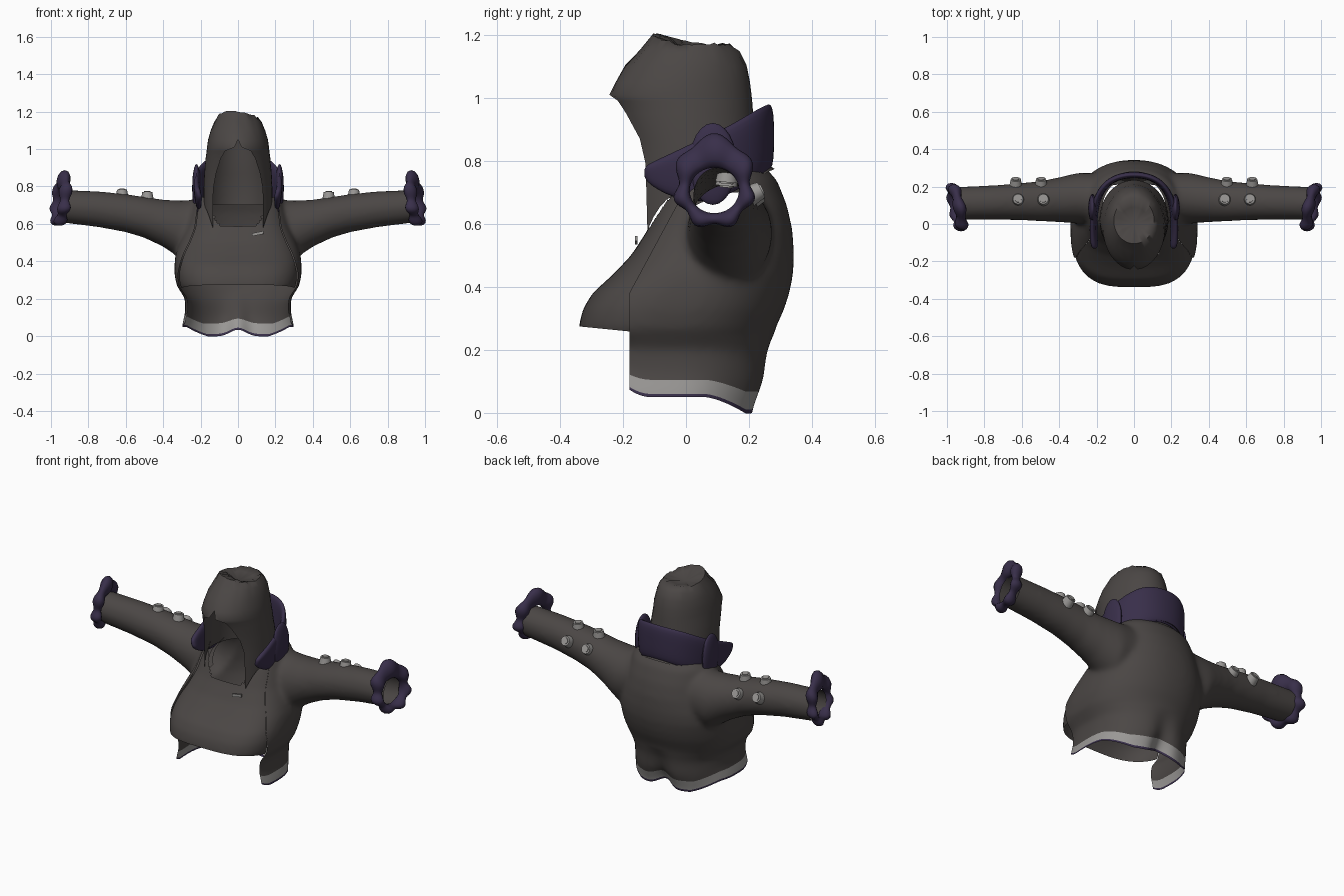
import bpy, bmesh, math, random
from mathutils import Vector

random.seed(4)
cube = bpy.data.objects.get("Cube")
if cube:
    bpy.data.objects.remove(cube, do_unlink=True)


def material(name, rgb):
    m = bpy.data.materials.new(name)
    m.use_nodes = True
    m.diffuse_color = (*rgb, 1)
    m.node_tree.nodes["Principled BSDF"].inputs["Base Color"].default_value = (*rgb, 1)
    m.node_tree.nodes["Principled BSDF"].inputs["Roughness"].default_value = 0.8
    return m


CLOTH = material("charcoal cloth", (0.07, 0.062, 0.059))
PURPLE = material("dark purple", (0.04, 0.028, 0.068))
GREY = material("light grey", (0.32, 0.31, 0.30))


def finish(name, bm, mats, angle=50):
    mesh = bpy.data.meshes.new(name)
    bm.to_mesh(mesh)
    bm.free()
    ob = bpy.data.objects.new(name, mesh)
    bpy.context.collection.objects.link(ob)
    for m in mats:
        mesh.materials.append(m)
    bpy.ops.object.select_all(action="DESELECT")
    ob.select_set(True)
    bpy.context.view_layer.objects.active = ob
    bpy.ops.object.shade_smooth_by_angle(angle=math.radians(angle))
    return ob


def loft(bm, rings, closed=True, caps=True):
    rows = [[bm.verts.new(p) for p in ring] for ring in rings]
    n = len(rows[0])
    for a, b in zip(rows, rows[1:]):
        for i in range(n if closed else n - 1):
            j = (i + 1) % n
            bm.faces.new((a[i], a[j], b[j], b[i]))
    if caps:
        bm.faces.new(rows[0][::-1])
        bm.faces.new(rows[-1])
    return rows


def power(v, e):
    return math.copysign(abs(v) ** e, v)


def oval(n, front=1.0, back=1.0):
    turns = [2 * math.pi * i / n for i in range(n)]
    return [(power(math.cos(t), e), power(math.sin(t), e))
            for t, e in ((t, front if t > math.pi else back) for t in turns)]


# Torso sections: height, half width, front y, back y
torso = [(0.0, .303, -.30, .215), (.06, .298, -.30, .225), (.13, .282, -.31, .258),
         (.2, .283, -.33, .265), (.27, .328, -.348, .285), (.33, .34, -.333, .312),
         (.38, .34, -.303, .328), (.44, .334, -.237, .34), (.5, .315, -.18, .343),
         (.58, .28, -.128, .338), (.66, .255, -.09, .32), (.74, .23, -.045, .288),
         (.79, .17, .02, .24)]
# Sleeve sections: x, centre y, half depth, low z, high z
sleeve = [(.08, .14, .13, .43, .74), (.3, .138, .136, .41, .725), (.4, .13, .12, .477, .73),
          (.5, .122, .108, .525, .745), (.6, .12, .1, .555, .76), (.75, .115, .092, .583, .775),
          (.99, .11, .087, .612, .785)]

bm = bmesh.new()
loft(bm, [[(w * c, (f + b) / 2 + (b - f) / 2 * s, z) for c, s in oval(64, .66, .92)]
          for z, w, f, b in torso])
for side in (1, -1):
    loft(bm, [[(side * x, y + d * c, (lo + hi) / 2 + (hi - lo) / 2 * s) for c, s in oval(32)]
              for x, y, d, lo, hi in sleeve])
bmesh.ops.recalc_face_normals(bm, faces=bm.faces)
blank = finish("garment_blank", bm, [CLOTH])

# Fuse torso and sleeves into one soft skin
fuse = blank.modifiers.new("fuse", "REMESH")
fuse.mode = "VOXEL"
fuse.voxel_size = .012
relax = blank.modifiers.new("relax", "SMOOTH")
relax.iterations = 16
skin = bpy.data.meshes.new_from_object(
    blank.evaluated_get(bpy.context.evaluated_depsgraph_get()))
bpy.data.objects.remove(blank, do_unlink=True)

# Cut lines: front seams, hems, neck and wrists
bm = bmesh.new()
bm.from_mesh(skin)
cuts = [((0, -.18, 0), (0, 1, 0)), ((0, -.18, .38), (0, 1, -.54)),
        ((0, -.18, .258), (0, .1, 1)), ((0, -.13, .585), (0, -.46, 1)),
        ((.945, 0, 0), (1, 0, 0)), ((-.945, 0, 0), (1, 0, 0))]
cuts += [((0, 0, z), (0, 0, 1)) for z in (.05, .06, .105)]
for co, no in cuts:
    bmesh.ops.bisect_plane(bm, geom=bm.verts[:] + bm.edges[:] + bm.faces[:],
                           plane_co=co, plane_no=Vector(no).normalized(), dist=1e-5)


def in_shirt(c):
    return c.y < -.18 + max(0, c.z - .38) * .54 and abs(c.x) < .4


def removed(c):
    inside = (c.x / .2) ** 2 + ((c.y - .07) / .215) ** 2 < 1
    neck = c.z > .585 + .46 * (c.y + .13) and inside
    low = c.z < (.258 - .1 * (c.y + .18) if in_shirt(c) else .05)
    return neck or low or abs(c.x) > .945


doomed = [f for f in bm.faces if removed(f.calc_center_median())]
bmesh.ops.delete(bm, geom=doomed, context="FACES")
shirt = bm.copy()
for part, keep_shirt in ((bm, False), (shirt, True)):
    other = [f for f in part.faces if in_shirt(f.calc_center_median()) != keep_shirt]
    bmesh.ops.delete(part, geom=other, context="FACES")

# Hem bands, rounded front corners, dipped and creased back hem
for f in bm.faces:
    z = f.calc_center_median().z
    f.material_index = 1 if z < .06 else 2 if z < .105 else 0
for v in bm.verts:
    if v.co.z < .25:
        fade = 1 - v.co.z / .25
        crease = math.exp(-(v.co.x / .06) ** 2)
        back = min(1, max(0, (v.co.y - .06) / .13)) ** 1.5
        corner = max(0, -.11 - v.co.y) / .07
        v.co.z += fade * (.03 * corner ** 2 - .065 * back * (1 - .7 * crease))
        v.co.y -= .05 * fade * back * crease
finish("jacket", bm, [CLOTH, PURPLE, GREY])

# Shirt panel tucked slightly under the jacket edges
for v in shirt.verts:
    v.co.x *= .98
    v.co.y += .006
finish("shirt_front", shirt, [CLOTH])

# Hood sections: height, half width, front y, back y, half angle of face opening
hood = [(1.17, .075, -.06, .09, 0), (1.18, .108, -.105, .14, 0), (1.155, .128, -.15, .172, 0),
        (1.11, .146, -.195, .192, 0), (1.06, .16, -.223, .203, 0), (1.02, .166, -.245, .208, .12),
        (1.0, .168, -.235, .21, .42), (.96, .173, -.223, .213, .56), (.88, .18, -.197, .222, .71),
        (.8, .184, -.193, .235, .8), (.71, .184, -.19, .235, .82)]
bm = bmesh.new()
rings = []
for k, (z, w, f, b, gap) in enumerate(hood):
    ring = []
    for i in range(41):
        t = gap + (2 * math.pi - 2 * gap) * i / 40
        y = (f + b) / 2 - (b - f) / 2 * math.cos(t)
        drop = .38 * max(0, math.cos(t)) ** 3 if k == len(hood) - 1 else 0
        peak = .03 * max(0, math.cos(t + .3)) if k < 2 else 0
        ring.append((w * math.sin(t), y, z - drop + peak - .01))
    rings.append(ring)
rows = loft(bm, rings, closed=False, caps=False)
crown = bm.verts.new((0, 0, 1.14))
for a, b in zip(rows[0], rows[0][1:]):
    bm.faces.new((a, b, crown))
bmesh.ops.remove_doubles(bm, verts=bm.verts, dist=.0005)
for v in bm.verts:
    if v.co.z > 1.1:
        v.co.z += random.uniform(-.005, .005)
bmesh.ops.recalc_face_normals(bm, faces=bm.faces)
finish("hood", bm, [CLOTH], 60)

# Lining that closes the gap between the neckline and the hood
bm = bmesh.new()
rings = []
for w, depth, lift in ((.205, .212, 0), (.19, .2, .012), (.172, .185, .025)):
    ring = []
    for i in range(41):
        t = .75 + (2 * math.pi - 1.5) * i / 40
        y = .07 - depth * math.cos(t)
        ring.append((w * math.sin(t), y, .585 + .46 * (y + .13) + lift))
    rings.append(ring)
loft(bm, rings, closed=False, caps=False)
bmesh.ops.recalc_face_normals(bm, faces=bm.faces)
finish("neck_lining", bm, [CLOTH])

# Collar: x, y, bottom z, top z for one half, mirrored around the back
half = [(.21, -.135, .74, .785), (.218, -.07, .69, .815), (.218, .03, .66, .865),
        (.205, .13, .68, .91), (.15, .22, .74, .965), (.075, .257, .765, .982)]
path = half + [(0, .265, .77, .985)] + [(-x, y, lo, hi) for x, y, lo, hi in reversed(half)]
bm = bmesh.new()
loft(bm, [[(x * s, y, lo + (hi - lo) * t) for t, s in ((0, .95), (.5, 1), (1, 1.03))]
          for x, y, lo, hi in path], closed=False, caps=False)
bmesh.ops.recalc_face_normals(bm, faces=bm.faces)
collar = finish("collar", bm, [PURPLE])
thick = collar.modifiers.new("thickness", "SOLIDIFY")
thick.thickness = .034
thick.offset = 0
soft = collar.modifiers.new("soften", "SUBSURF")
soft.levels = soft.render_levels = 2


def stud(bm, base, direction):
    d = Vector(direction).normalized()
    turn = d.to_track_quat("Z", "Y").to_matrix().to_4x4()
    turn.translation = Vector(base) + d * .01
    for r1, r2, depth in ((.036, .027, .05), (.022, .018, .06)):
        bmesh.ops.create_cone(bm, cap_ends=True, segments=16, radius1=r1, radius2=r2,
                              depth=depth, matrix=turn)


for side, label in ((1, "left"), (-1, "right")):
    # Rounded flap at the side of the collar
    bm = bmesh.new()
    bmesh.ops.create_uvsphere(bm, u_segments=20, v_segments=12, radius=1)
    for v in bm.verts:
        v.co = (side * (.222 + .023 * v.co.x), .085 + .075 * v.co.y, .79 + .13 * v.co.z)
    finish(label + "_collar_flap", bm, [PURPLE])

    # Scalloped wrist ruffle, fuller at the top
    bm = bmesh.new()
    rings = []
    for i in range(70):
        u = 2 * math.pi * i / 70
        wave = math.cos(7 * (u - math.pi / 2))
        r = .022 + .005 * wave + .028 * max(0, math.sin(u)) ** 2
        ring = []
        for c, s in oval(12):
            y = (.078 + r + r * c) * math.cos(u)
            z = (.072 + r + r * c) * math.sin(u)
            x = .948 + .2 * y - .12 * z + (.03 + .006 * wave) * s
            ring.append((side * x, .09 + y, .706 + z))
        rings.append(ring)
    rings.append(rings[0])
    loft(bm, rings, caps=False)
    bmesh.ops.remove_doubles(bm, verts=bm.verts, dist=.0001)
    bmesh.ops.recalc_face_normals(bm, faces=bm.faces)
    finish(label + "_wrist_ruffle", bm, [PURPLE])

    # Sleeve studs, two on top and two behind
    bm = bmesh.new()
    for x, rise in ((.485, 0), (.62, .012)):
        stud(bm, (side * x, .13, .735 + rise), (0, .1, 1))
        stud(bm, (side * (x + .012), .208, .68 + rise), (0, .88, .45))
    finish(label + "_sleeve_studs", bm, [GREY], 30)

# Small zip pull on the neckline
bm = bmesh.new()
bmesh.ops.create_cube(bm, size=1)
for v in bm.verts:
    v.co = (.105 + .06 * v.co.x, -.158 + .009 * v.co.y, .548 + .016 * v.co.z + .012 * v.co.x)
finish("zip_pull", bm, [GREY])
